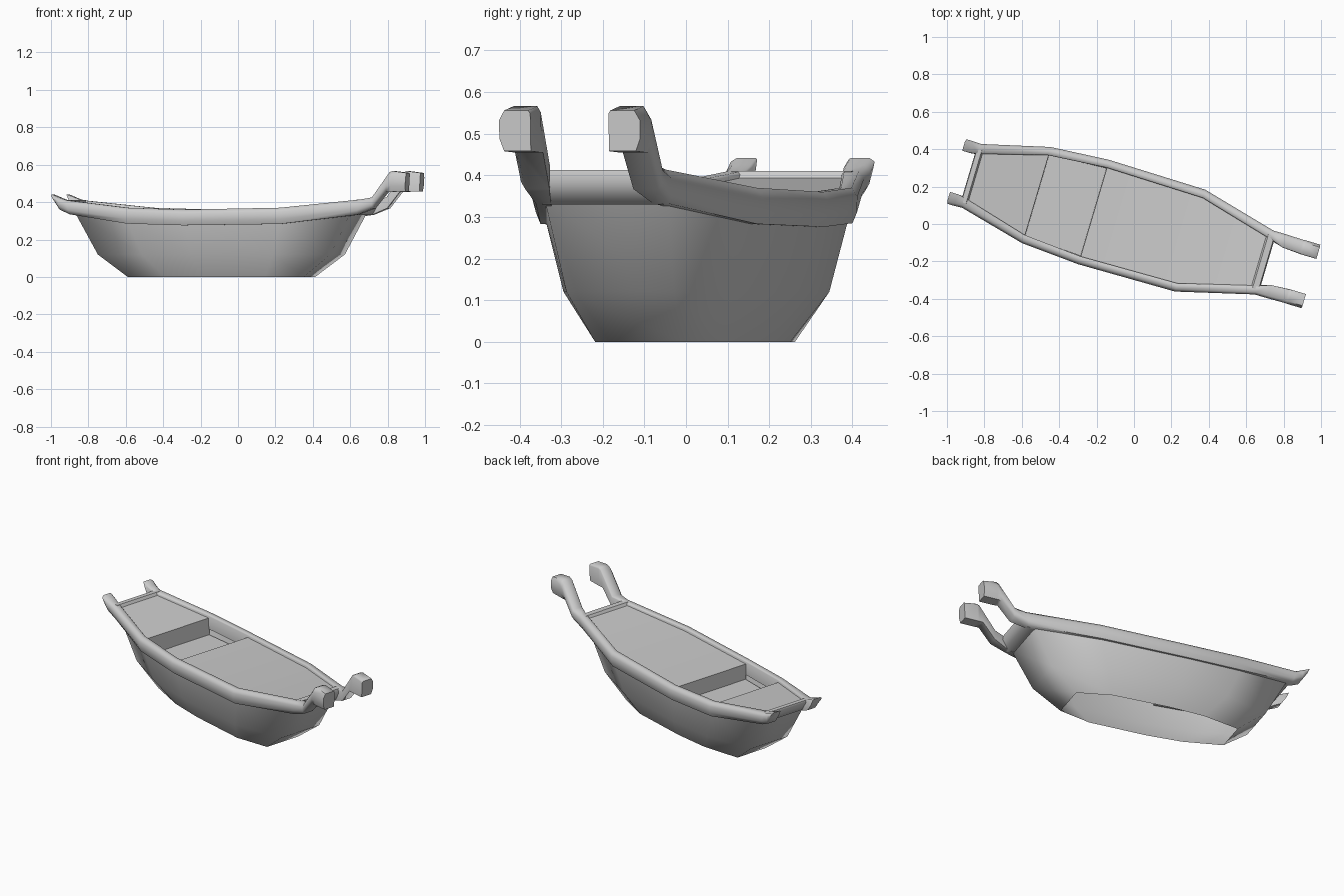
import bpy, bmesh, math

if "Cube" in bpy.data.objects:
    bpy.data.objects.remove(bpy.data.objects["Cube"])

YAW = math.radians(-16.5)  # the boat lies turned on the grid


def finish(name, bm, angle=40):
    bmesh.ops.recalc_face_normals(bm, faces=bm.faces[:])
    me = bpy.data.meshes.new(name)
    bm.to_mesh(me)
    bm.free()
    ob = bpy.data.objects.new(name, me)
    ob.rotation_euler.z = YAW
    bpy.context.collection.objects.link(ob)
    bpy.ops.object.select_all(action='DESELECT')
    ob.select_set(True)
    bpy.context.view_layer.objects.active = ob
    bpy.ops.object.shade_smooth_by_angle(angle=math.radians(angle))
    return ob


def loft(name, rings, caps=(True, True), angle=40):
    """Skin a row of closed rings, optionally closing either end."""
    bm = bmesh.new()
    rows = [[bm.verts.new(p) for p in ring] for ring in rings]
    n = len(rows[0])
    for a, b in zip(rows, rows[1:]):
        for i in range(n):
            j = (i + 1) % n
            bm.faces.new((a[i], a[j], b[j], b[i]))
    for row, cap in zip((rows[0], rows[-1]), caps):
        if cap:
            bm.faces.new(row)
    return finish(name, bm, angle)


# hull shell, open underneath: outlines as (length, half width, height)
floor = [(-.585, .10, 0), (-.36, .155, 0), (-.15, .17, 0), (.2, .165, 0), (.398, .11, 0)]
chine = [(-.743, .13, .12), (-.47, .22, .12), (-.19, .24, .12), (.26, .23, .12), (.556, .135, .12)]
top = [(-.865, .15, .345), (-.545, .247, .30), (-.225, .27, .29), (.313, .26, .295), (.675, .155, .345)]


def outline(half):
    return [(u, w, z) for u, w, z in half] + [(u, -w, z) for u, w, z in reversed(half)]


loft("hull", [outline(h) for h in (floor, chine, top)], (False, False), 85)

# side rails with bow stubs and raised stern handles:
# bottom (u, z), top (u, z), inner and outer half width
rail = [
    (-.975, .405, -.992, .442, .115, .18),
    (-.945, .36, -.95, .425, .115, .18),
    (-.89, .335, -.91, .41, .122, .178),
    (-.545, .285, -.545, .370, .222, .268),
    (-.225, .276, -.225, .360, .247, .291),
    (.313, .283, .313, .370, .238, .284),
    (.71, .332, .73, .414, .128, .178),
    (.80, .367, .795, .425, .105, .178),
    (.872, .455, .893, .56, .100, .176),
    (.90, .455, .91, .566, .098, .177),
    (.982, .458, .988, .556, .098, .177),
]


def rail_section(ub, zb, ut, zt, vi, vo, side):
    # slightly rounded outer and upper edges, t runs bottom to top
    prof = [(vi, 0), (vo - .012, 0), (vo - .001, .3), (vo, .75), (vo - .014, 1), (vi + .005, 1), (vi, .92)]
    return [(ub + (ut - ub) * t, v * side, zb + (zt - zb) * t) for v, t in prof]


for side, label in ((1, "left"), (-1, "right")):
    loft(label + "_rail", [rail_section(*r, side) for r in rail], angle=60)

# end rails joining the two sides above the transoms
ends = {
    "bow_rail": [(-.855, .335), (-.88, .335), (-.922, .395), (-.918, .41), (-.892, .41)],
    "stern_rail": [(.66, .33), (.71, .33), (.744, .385), (.738, .413), (.705, .413)],
}
for name, prof in ends.items():
    loft(name, [[(u, v, z) for u, z in prof] for v in (-.15, .15)], angle=60)

# deck just below the rails, stepping down into a shallow well near the bow
deck = [(-.90, .14, .395), (-.542, .235, .352), (-.54, .225, .25), (-.226, .245, .25),
        (-.224, .26, .342), (.313, .25, .352), (.72, .14, .40)]
bm = bmesh.new()
rows = [[bm.verts.new((u, s * w, z)) for s in (1, -1)] for u, w, z in deck]
for a, b in zip(rows, rows[1:]):
    bm.faces.new((a[0], a[1], b[1], b[0]))
finish("deck", bm, 40)
